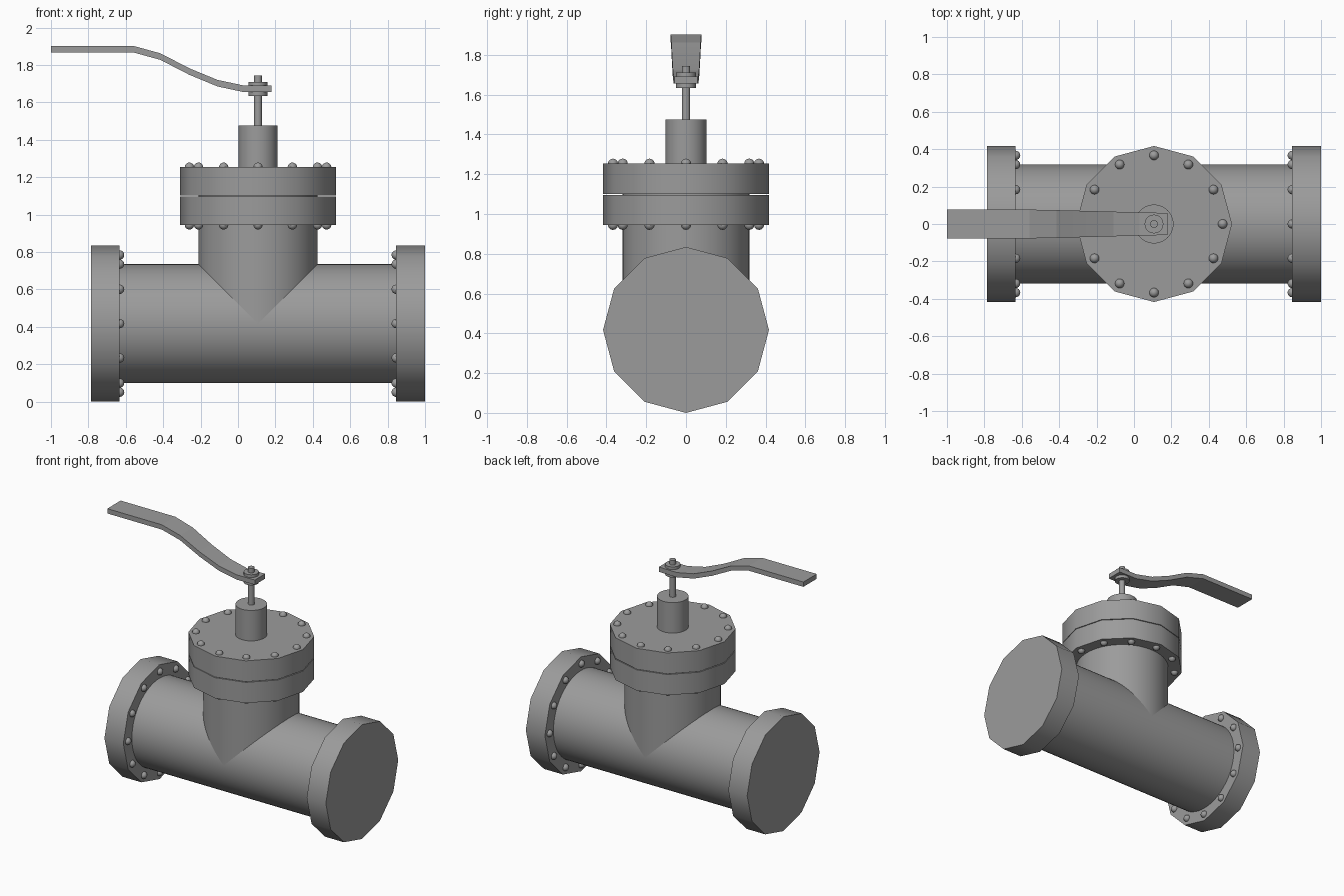
import bpy, bmesh, math
from mathutils import Matrix, Vector

cube = bpy.data.objects.get("Cube")
if cube:
    bpy.data.objects.remove(cube, do_unlink=True)

steel = bpy.data.materials.new("steel_grey")
steel.use_nodes = True
GREY = (0.33, 0.33, 0.33, 1)
steel.diffuse_color = GREY
steel.node_tree.nodes["Principled BSDF"].inputs["Base Color"].default_value = GREY

AXIS_Z = 0.417      # height of the main pipe axis
STEM_X = 0.107      # position of the vertical axis
PIPE_R, FLANGE_R, BOLT_RING = 0.318, 0.417, 0.367
ALONG_X = Matrix.Rotation(math.pi / 2, 4, 'Y')


def finish(name, bm, angle=35):
    bmesh.ops.recalc_face_normals(bm, faces=bm.faces[:])
    mesh = bpy.data.meshes.new(name)
    bm.to_mesh(mesh)
    bm.free()
    mesh.materials.append(steel)
    obj = bpy.data.objects.new(name, mesh)
    bpy.context.collection.objects.link(obj)
    bpy.ops.object.select_all(action='DESELECT')
    obj.select_set(True)
    bpy.context.view_layer.objects.active = obj
    bpy.ops.object.shade_smooth_by_angle(angle=math.radians(angle))
    return obj


def cylinder(name, r, start, end, sides, sideways=False):
    """Cylinder on the vertical axis, or on the pipe axis if sideways."""
    bm = bmesh.new()
    mid = (start + end) / 2
    if sideways:
        place = Matrix.Translation((mid, 0, AXIS_Z)) @ ALONG_X
    else:
        place = Matrix.Translation((STEM_X, 0, mid))
    bmesh.ops.create_cone(bm, cap_ends=True, segments=sides, radius1=r,
                          radius2=r, depth=end - start, matrix=place)
    return finish(name, bm)


def bolt_ring(name, at, sideways=False):
    """Twelve round bolt heads half sunk in a flange face."""
    bm = bmesh.new()
    for i in range(12):
        a = i * math.tau / 12
        u, v = BOLT_RING * math.cos(a), BOLT_RING * math.sin(a)
        pos = (at, u, AXIS_Z + v) if sideways else (STEM_X + u, v, at)
        bmesh.ops.create_uvsphere(bm, u_segments=16, v_segments=10, radius=0.025,
                                  matrix=Matrix.Translation(pos))
    return finish(name, bm, 60)


# Main pipe and equal-bore branch meeting in a mitred tee
cylinder("main_pipe", PIPE_R, -0.7, 0.92, 64, True)
cylinder("branch_pipe", PIPE_R, AXIS_Z, 1.12, 64)

# Pipe end flanges, bolted on their inner faces
for side, start, end, face in (("right", -0.785, -0.633, -0.633),
                               ("left", 0.846, 1.0, 0.846)):
    cylinder(side + "_flange", FLANGE_R, start, end, 12, True)
    bolt_ring(side + "_flange_bolts", face, True)

# Bonnet flange pair with a fine seam between
cylinder("body_flange", FLANGE_R, 0.945, 1.096, 12)
cylinder("bonnet_flange", FLANGE_R, 1.101, 1.253, 12)
bolt_ring("body_flange_bolts", 0.945)
bolt_ring("bonnet_flange_bolts", 1.253)

# Packing gland, stem and the washers that clamp the lever
cylinder("gland", 0.104, 1.25, 1.475, 48)
cylinder("stem", 0.021, 1.47, 1.743, 24)
cylinder("lower_washer", 0.05, 1.633, 1.657, 32)
cylinder("upper_washer", 0.05, 1.69, 1.71, 32)

# Lever: flat bar swept along a bent path of (x, top z, half width)
path = [(-1.0, 1.902, 0.077), (-0.56, 1.902, 0.077), (-0.415, 1.862, 0.074),
        (-0.26, 1.782, 0.07), (-0.11, 1.72, 0.066), (0.03, 1.69, 0.062),
        (0.178, 1.69, 0.059)]
bm = bmesh.new()
rings = []
for x, z, w in path:
    rings.append([bm.verts.new((x, y, h)) for y, h in
                  ((-w, z), (w, z), (w, z - 0.035), (-w, z - 0.035))])
for a, b in zip(rings, rings[1:]):
    for i in range(4):
        j = (i + 1) % 4
        bm.faces.new((a[i], a[j], b[j], b[i]))
bm.faces.new(rings[0])
bm.faces.new(rings[-1])
finish("lever", bm, 10)
